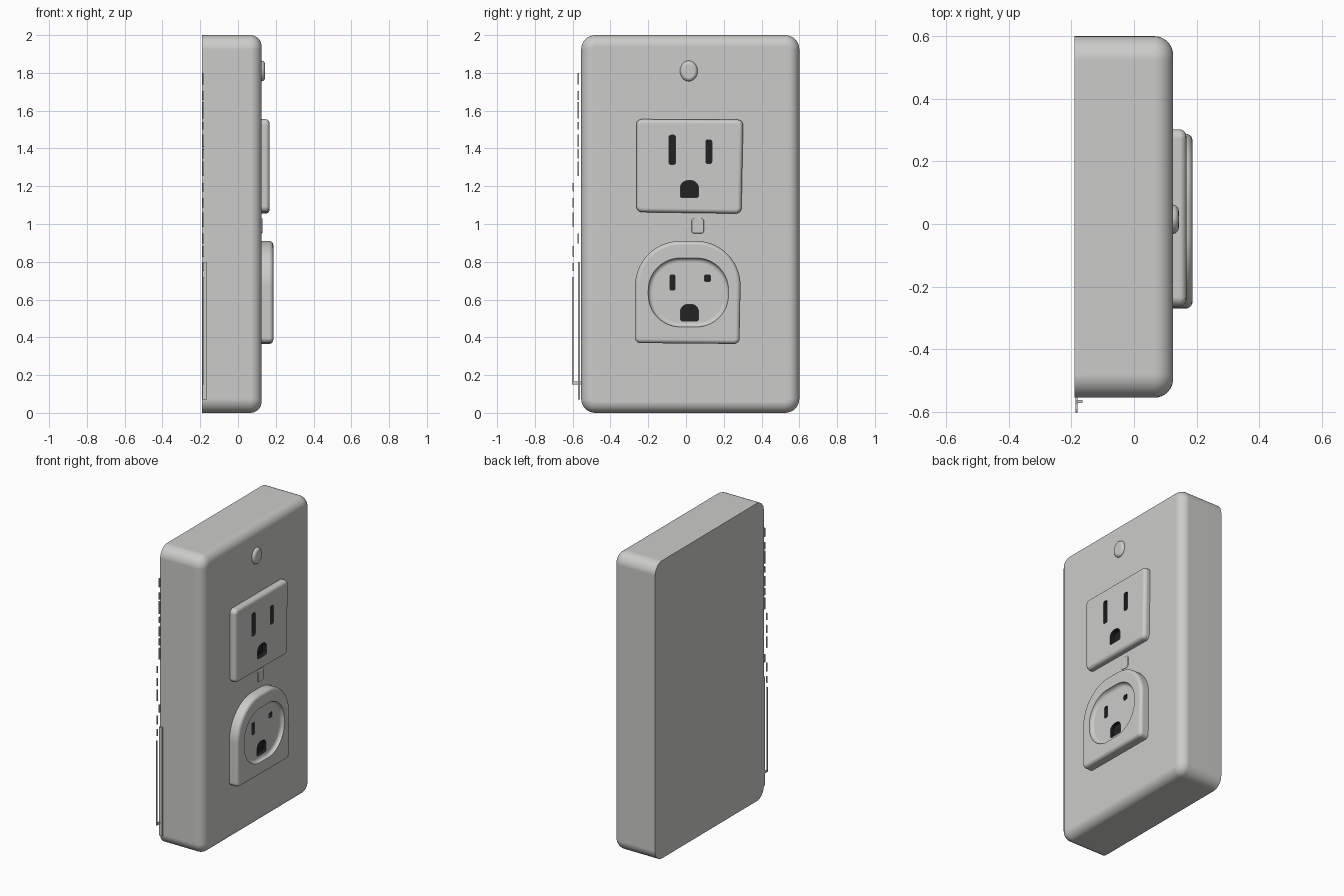
import bpy, bmesh, math, random
from mathutils import Vector

if "Cube" in bpy.data.objects:
    bpy.data.objects.remove(bpy.data.objects["Cube"])

random.seed(4)


def material(name, rgb):
    m = bpy.data.materials.new(name)
    m.diffuse_color = (*rgb, 1)
    m.use_nodes = True
    m.node_tree.nodes["Principled BSDF"].inputs["Base Color"].default_value = m.diffuse_color
    return m


PLASTIC = material("off_white_plastic", (0.60, 0.60, 0.585))
DARK = material("dark_slot", (0.016, 0.016, 0.016))


def rounded(corners, seg=8):
    """Closed (y, z) outline from corners (y, z, fillet length)."""
    out, n = [], len(corners)
    for i, (y, z, t) in enumerate(corners):
        p = Vector((y, z))
        da = (Vector(corners[i - 1][:2]) - p).normalized()
        db = (Vector(corners[(i + 1) % n][:2]) - p).normalized()
        w = math.sin(da.angle(db) / 2)
        a, b = p + da * t, p + db * t
        for k in range(seg + 1):
            u = k / seg
            c0, c1, c2 = (1 - u) ** 2, 2 * w * u * (1 - u), u * u
            out.append((a * c0 + p * c1 + b * c2) / (c0 + c1 + c2))
    return out


def box_outline(y0, y1, z0, z1, r, seg=8):
    return rounded([(y0, z0, r), (y1, z0, r), (y1, z1, r), (y0, z1, r)], seg)


def prism(name, outline, x0, x1, bevel=0.0, segments=5, mat=0):
    """Extrude an outline from x0 to x1, rounding the rim at x1."""
    bm = bmesh.new()
    base = [bm.verts.new((x0, p[0], p[1])) for p in outline]
    tip = [bm.verts.new((x1, p[0], p[1])) for p in outline]
    n = len(base)
    bm.faces.new(base)
    cap = bm.faces.new(tip)
    for i in range(n):
        j = (i + 1) % n
        bm.faces.new((base[i], base[j], tip[j], tip[i]))
    bmesh.ops.recalc_face_normals(bm, faces=bm.faces[:])
    if bevel:
        bmesh.ops.bevel(bm, geom=list(cap.edges), offset=bevel, segments=segments,
                        profile=0.5, affect='EDGES', clamp_overlap=False)
    for f in bm.faces:
        f.material_index = mat
    me = bpy.data.meshes.new(name)
    bm.to_mesh(me)
    bm.free()
    me.materials.append(PLASTIC)
    me.materials.append(DARK)
    ob = bpy.data.objects.new(name, me)
    bpy.context.collection.objects.link(ob)
    return ob


def activate(ob):
    bpy.ops.object.select_all(action='DESELECT')
    ob.select_set(True)
    bpy.context.view_layer.objects.active = ob


def cut(ob, cutter):
    cutter.hide_render = True
    mod = ob.modifiers.new("cut", 'BOOLEAN')
    mod.operation, mod.solver, mod.object = 'DIFFERENCE', 'EXACT', cutter
    activate(ob)
    bpy.ops.object.modifier_apply(modifier=mod.name)
    bpy.data.objects.remove(cutter)


def smooth(ob):
    activate(ob)
    bpy.ops.object.shade_smooth_by_angle(angle=math.radians(40))
    mod = ob.modifiers.new("weighted", 'WEIGHTED_NORMAL')
    mod.keep_sharp = True


# wall plate body with rounded front rim and flat back
body = prism("plate_body", box_outline(-0.555, 0.60, 0.0, 2.0, 0.075), -0.19, 0.125, 0.06, 8)

# upper outlet: square face
upper = prism("upper_outlet", rounded([(-0.263, 1.063, 0.03), (0.293, 1.055, 0.03),
                                       (0.303, 1.552, 0.03), (-0.263, 1.555, 0.03)]),
              0.10, 0.167, 0.022)

# lower outlet: arched top, flat bottom, dished centre
lower = prism("lower_outlet", rounded([(-0.27, 0.37, 0.028), (0.283, 0.365, 0.028),
                                       (0.293, 0.91, 0.24), (-0.27, 0.91, 0.24)], 14),
              0.10, 0.187, 0.022)
cut(lower, prism("dish_cutter", box_outline(-0.20, 0.225, 0.455, 0.82, 0.17, 14),
                 0.22, 0.163, 0.024))


def ground_outline(z0, z1):
    return rounded([(-0.03, z0, 0.01), (0.066, z0, 0.01), (0.066, z1, 0.04), (-0.03, z1, 0.04)])


# slots and ground holes, dark inside
cutters = (
    (upper, box_outline(-0.09, -0.055, 1.315, 1.47, 0.01, 3), 0.135),
    (upper, box_outline(0.105, 0.137, 1.32, 1.445, 0.01, 3), 0.135),
    (upper, ground_outline(1.14, 1.23), 0.135),
    (lower, box_outline(-0.085, -0.057, 0.65, 0.73, 0.008, 3), 0.14),
    (lower, box_outline(0.097, 0.13, 0.695, 0.73, 0.008, 3), 0.14),
    (lower, ground_outline(0.487, 0.575), 0.14),
)
for target, outline, depth in cutters:
    cut(target, prism("slot_cutter", outline, 0.25, depth, mat=1))

# screw head at the top and small raised tab between the outlets
screw = prism("screw_head", [(0.015 + 0.047 * math.cos(a), 1.81 + 0.055 * math.sin(a))
                             for a in (math.tau * i / 32 for i in range(32))],
              0.10, 0.143, 0.02)
tab = prism("centre_tab", box_outline(0.03, 0.095, 0.95, 1.03, 0.015), 0.10, 0.130, 0.005)

for ob in (body, upper, lower, screw, tab):
    smooth(ob)

# thin ragged flashing along the back left edge
prism("flashing_outer", box_outline(-0.603, -0.596, 0.15, 0.72, 0.002, 2), -0.187, -0.180)
z = 0.75
while z < 1.75:
    length = random.uniform(0.03, 0.09)
    y = random.choice((-0.60, -0.575))
    prism("flashing_scrap", box_outline(y, y + 0.008, z, z + length, 0.002, 2), -0.187, -0.180)
    z += length + random.uniform(0.01, 0.04)
prism("flashing_inner", box_outline(-0.572, -0.562, 0.07, 0.80, 0.002, 2), -0.187, -0.165)
prism("flashing_bridge", box_outline(-0.60, -0.55, 0.15, 0.165, 0.002, 2), -0.187, -0.180)
